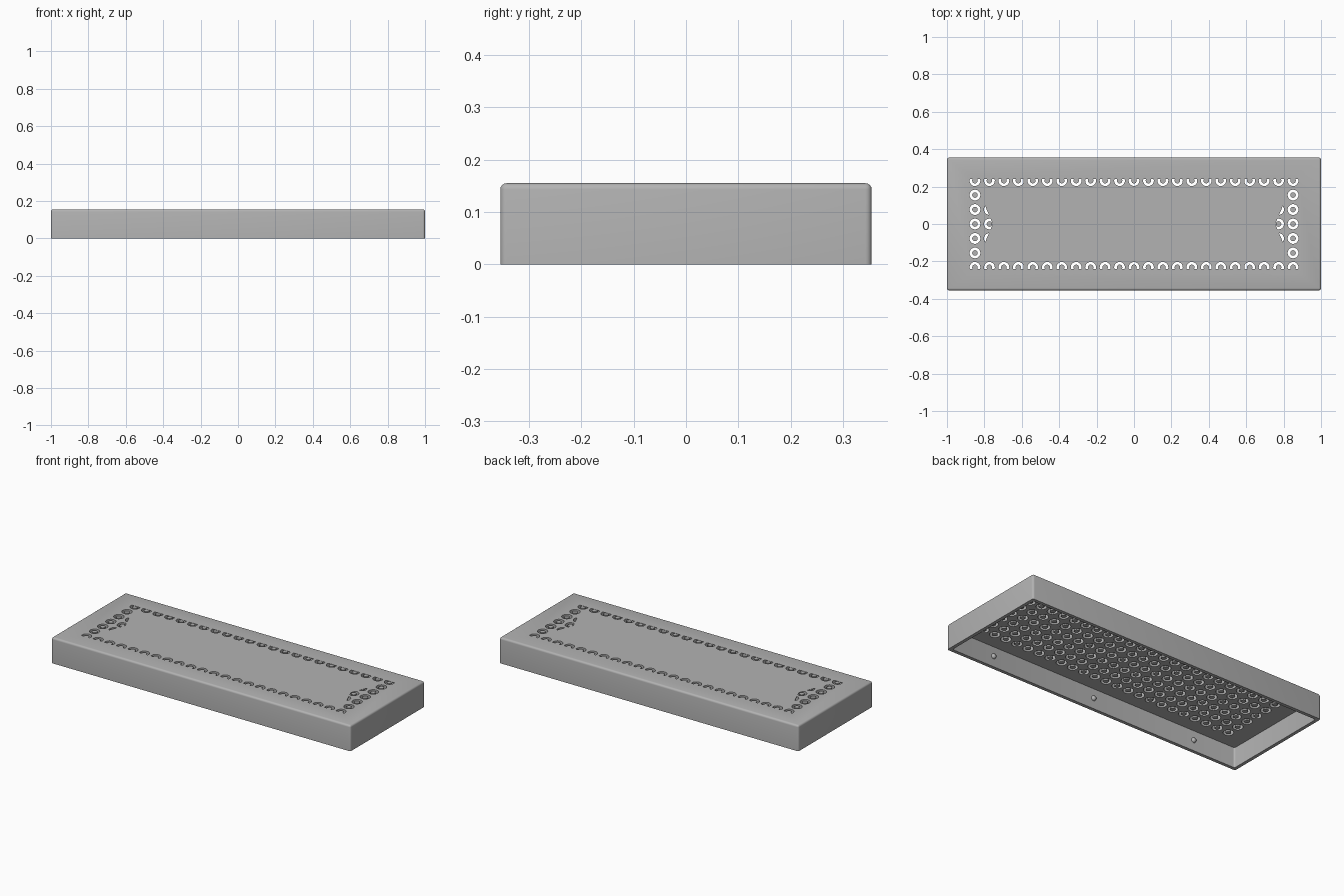
import bpy, bmesh
from mathutils import Matrix

if "Cube" in bpy.data.objects:
    bpy.data.objects.remove(bpy.data.objects["Cube"])

DEPTH, HEIGHT, WALL, CEILING = 0.71, 0.155, 0.02, 0.122
PITCH, HOLE_R, PEG_R = 0.0773, 0.029, 0.015
COLS, ROWS = 23, 7

grey = bpy.data.materials.new("plain grey")
grey.use_nodes = True
grey.diffuse_color = (0.45, 0.45, 0.45, 1)
grey.node_tree.nodes["Principled BSDF"].inputs["Base Color"].default_value = grey.diffuse_color


def finish(name, bm):
    """Turn a bmesh into a named, coloured object."""
    bmesh.ops.recalc_face_normals(bm, faces=bm.faces)
    mesh = bpy.data.meshes.new(name)
    bm.to_mesh(mesh)
    bm.free()
    mesh.materials.append(grey)
    obj = bpy.data.objects.new(name, mesh)
    bpy.context.collection.objects.link(obj)
    return obj


def rounded_box(name, sx, sy, z0, z1, radius, keep_top):
    """Box with rounded uprights and, optionally, a rounded top rim."""
    bm = bmesh.new()
    bmesh.ops.create_cube(bm, size=1, matrix=Matrix.Translation((0, 0, (z0 + z1) / 2))
                          @ Matrix.Diagonal((sx, sy, z1 - z0, 1)))
    top = (z0 + z1) / 2
    edges = [e for e in bm.edges
             if abs(e.verts[0].co.z - e.verts[1].co.z) > 0.01
             or (keep_top and min(v.co.z for v in e.verts) > top)]
    bmesh.ops.bevel(bm, geom=edges, offset=radius, segments=4, profile=0.5, affect='EDGES')
    return finish(name, bm)


def cylinder_grid(name, radius, z0, z1, sides):
    """A disjoint cylinder at every position of the grid."""
    bm = bmesh.new()
    for i in range(COLS):
        for j in range(ROWS):
            place = Matrix.Translation(((i - (COLS - 1) / 2) * PITCH,
                                        (j - (ROWS - 1) / 2) * PITCH, (z0 + z1) / 2))
            bmesh.ops.create_cone(bm, cap_ends=True, segments=sides, radius1=radius,
                                  radius2=radius, depth=z1 - z0, matrix=place)
    return finish(name, bm)


def cut(obj, cutter):
    cutter.hide_render = True
    mod = obj.modifiers.new("cut", 'BOOLEAN')
    mod.operation, mod.solver, mod.object = 'DIFFERENCE', 'EXACT', cutter
    bpy.context.view_layer.objects.active = obj
    bpy.ops.object.modifier_apply(modifier=mod.name)
    bpy.data.objects.remove(cutter)


def thin_panel(name, outline):
    """Thin flat skin, flush with the top of the housing."""
    bm = bmesh.new()
    face = bm.faces.new([bm.verts.new((x, y, HEIGHT)) for x, y in outline])
    new = bmesh.ops.extrude_face_region(bm, geom=[face], use_keep_orig=True)["geom"]
    for v in new:
        if isinstance(v, bmesh.types.BMVert):
            v.co.z -= 0.0015
    return finish(name, bm)


def smooth(obj):
    bpy.ops.object.select_all(action='DESELECT')
    obj.select_set(True)
    bpy.context.view_layer.objects.active = obj
    bpy.ops.object.shade_smooth_by_angle(angle=0.6)


# Hollow housing, open underneath, with a perforated ceiling
housing = rounded_box("housing", 2, DEPTH, 0, HEIGHT, 0.012, True)
cut(housing, rounded_box("cavity", 2 - 2 * WALL, DEPTH - 2 * WALL, -0.1, CEILING, 0.01, False))
cut(housing, cylinder_grid("hole_cutters", HOLE_R, CEILING - 0.02, HEIGHT + 0.02, 20))
smooth(housing)

# Pegs in the middle of the holes
smooth(cylinder_grid("pegs", PEG_R, CEILING, HEIGHT - 0.002, 16))

# Skin over the middle holes, notched at both ends
quarter = [(0.755, 0), (0.805, 0.12), (0.81, 0.195)]
outline = quarter + [(-x, y) for x, y in reversed(quarter)]
outline += [(-x, -y) for x, y in quarter[1:]] + [(x, -y) for x, y in reversed(quarter[1:])]
thin_panel("middle_skin", outline)

# Skins over the outer halves of the edge rows
for side, label in ((1, "back"), (-1, "front")):
    thin_panel(label + "_skin", [(-0.9, side * 0.24), (0.9, side * 0.24),
                                 (0.9, side * 0.268), (-0.9, side * 0.268)])

# Small round catches on the inside of the long walls
for side, label in ((1, "back"), (-1, "front")):
    bm = bmesh.new()
    for x in (-0.695, 0, 0.695):
        bmesh.ops.create_uvsphere(bm, u_segments=16, v_segments=10, radius=0.015,
                                  matrix=Matrix.Translation((x, side * (DEPTH / 2 - WALL), 0.063)))
    smooth(finish(label + "_catches", bm))
